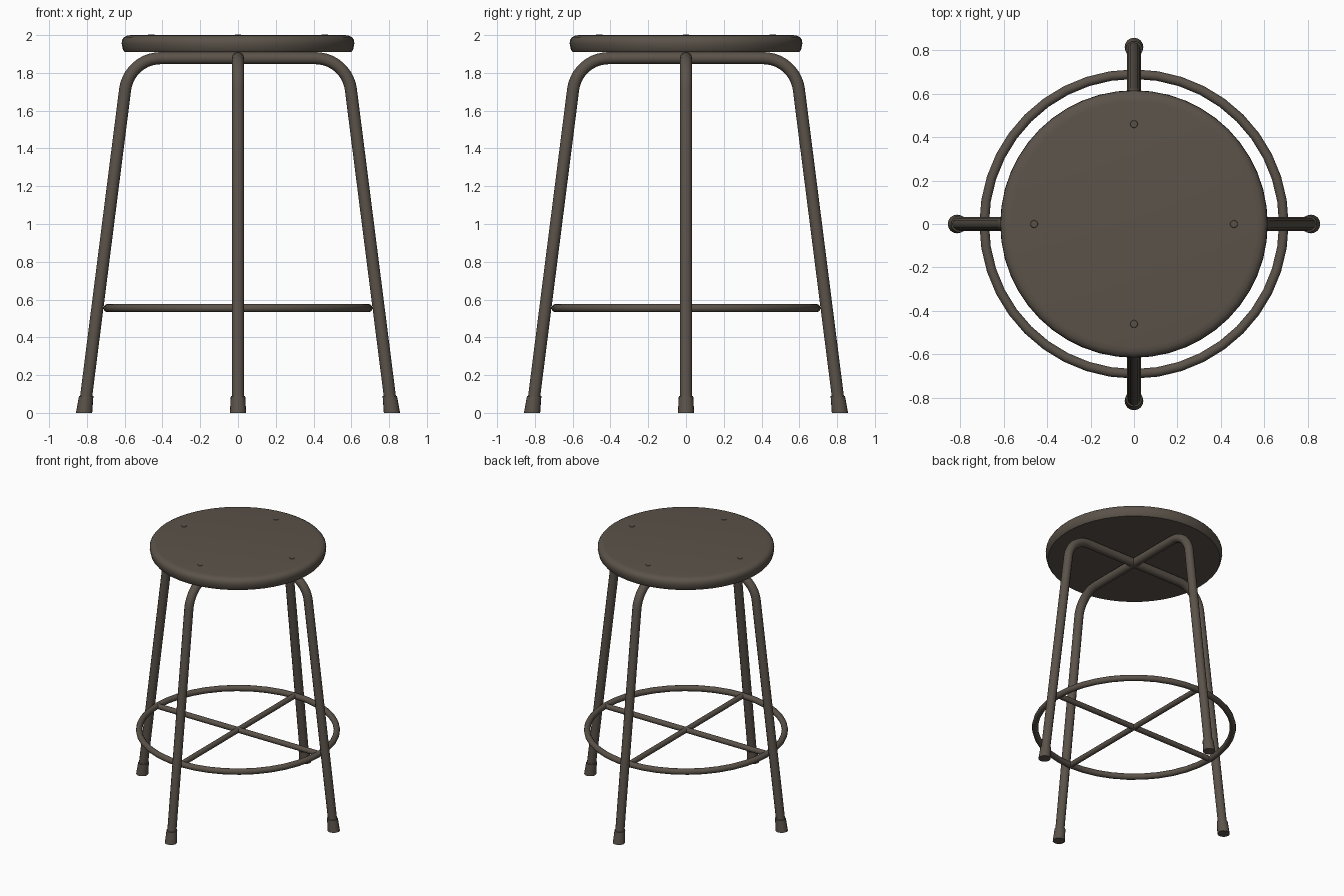
import bpy
import bmesh
import math
from mathutils import Matrix, Vector

if "Cube" in bpy.data.objects:
    bpy.data.objects.remove(bpy.data.objects["Cube"])

COLOR = (0.105, 0.086, 0.068, 1)
mat = bpy.data.materials.new("dark taupe")
mat.use_nodes = True
mat.diffuse_color = COLOR
mat.node_tree.nodes["Principled BSDF"].inputs["Base Color"].default_value = COLOR

TUBE_Z = 1.878      # height of the bent frame under the seat
FOOT_X = 0.815      # leg centre at the floor
SPLAY = 0.127       # outward run of a leg per unit of height
RING_Z = 0.555


def finish(obj):
    obj.data.materials.clear()
    obj.data.materials.append(mat)
    bpy.ops.object.select_all(action="DESELECT")
    obj.select_set(True)
    bpy.context.view_layer.objects.active = obj
    bpy.ops.object.shade_smooth_by_angle(angle=math.radians(40))


def add_mesh(name, bm):
    bmesh.ops.recalc_face_normals(bm, faces=bm.faces)
    mesh = bpy.data.meshes.new(name)
    bm.to_mesh(mesh)
    bm.free()
    obj = bpy.data.objects.new(name, mesh)
    bpy.context.collection.objects.link(obj)
    finish(obj)


def add_tube(name, points, radius, closed=False):
    curve = bpy.data.curves.new(name + "_path", "CURVE")
    curve.dimensions = "3D"
    curve.bevel_depth = radius
    curve.bevel_resolution = 4
    curve.use_fill_caps = not closed
    spline = curve.splines.new("POLY")
    spline.points.add(len(points) - 1)
    for p, co in zip(spline.points, points):
        p.co = (*co, 1)
    spline.use_cyclic_u = closed
    path = bpy.data.objects.new(name + "_path", curve)
    bpy.context.collection.objects.link(path)
    graph = bpy.context.evaluated_depsgraph_get()
    mesh = bpy.data.meshes.new_from_object(path.evaluated_get(graph))
    bpy.data.objects.remove(path)
    obj = bpy.data.objects.new(name, mesh)
    bpy.context.collection.objects.link(obj)
    finish(obj)


def lathe(name, profile, steps):
    bm = bmesh.new()
    verts = [bm.verts.new((r, 0, z)) for r, z in profile]
    edges = [bm.edges.new(pair) for pair in zip(verts, verts[1:])]
    bmesh.ops.spin(bm, geom=verts + edges, axis=(0, 0, 1), cent=(0, 0, 0),
                   angle=math.tau, steps=steps)
    bmesh.ops.remove_doubles(bm, verts=bm.verts, dist=0.0005)
    add_mesh(name, bm)


# Round seat with softened edges
lathe("seat", [(0, 1.91), (0.6, 1.91), (0.609, 1.922), (0.616, 1.955),
               (0.614, 1.975), (0.604, 1.989), (0.588, 1.997), (0.565, 2.0),
               (0, 2.0)], 48)

# Half of a bent leg: horizontal run, rounded corner, splayed leg
corner = Vector((FOOT_X - SPLAY * TUBE_Z, 0, TUBE_Z))
down = Vector((SPLAY, 0, -1)).normalized()
bend = 0.19
turn = math.pi / 2 - math.atan(SPLAY)
tangent = bend * math.tan(turn / 2)
centre = corner + Vector((-tangent, 0, -bend))
half = [centre + bend * Vector((math.sin(a), 0, math.cos(a)))
        for a in (turn * i / 10 for i in range(11))]
half.append(Vector((FOOT_X - SPLAY * 0.03, 0, 0.03)))
mirrored = [Vector((-p.x, 0, p.z)) for p in reversed(half)]

for name, angle in (("side_leg_pair", 0), ("front_back_leg_pair", math.pi / 2)):
    rot = Matrix.Rotation(angle, 3, "Z")
    add_tube(name, [rot @ p for p in mirrored + half], 0.032)

# Crossbars and foot ring
R = 0.69
add_tube("side_crossbar", [(-R, 0, RING_Z), (R, 0, RING_Z)], 0.02)
add_tube("front_back_crossbar", [(0, -R, RING_Z), (0, R, RING_Z)], 0.02)
add_tube("foot_ring", [(R * math.cos(a), R * math.sin(a), RING_Z)
                       for a in (math.tau * i / 40 for i in range(40))],
         0.022, closed=True)

# Rubber feet and seat rivets, one for each leg
sides = ("left", "back", "right", "front")
for i, side in enumerate(sides):
    rot = Matrix.Rotation(i * math.pi / 2, 4, "Z")

    bm = bmesh.new()
    bmesh.ops.create_cone(bm, cap_ends=True, segments=16, radius1=0.043,
                          radius2=0.038, depth=0.09)
    for v in bm.verts:
        v.co.z += 0.045
        v.co.x += FOOT_X - SPLAY * v.co.z
    bmesh.ops.transform(bm, matrix=rot, verts=bm.verts)
    add_mesh(side + "_foot", bm)

    bm = bmesh.new()
    bmesh.ops.create_cone(bm, cap_ends=True, segments=12, radius1=0.021,
                          radius2=0.016, depth=0.008)
    bmesh.ops.transform(bm, matrix=rot @ Matrix.Translation((0.46, 0, 1.999)),
                        verts=bm.verts)
    add_mesh(side + "_rivet", bm)
